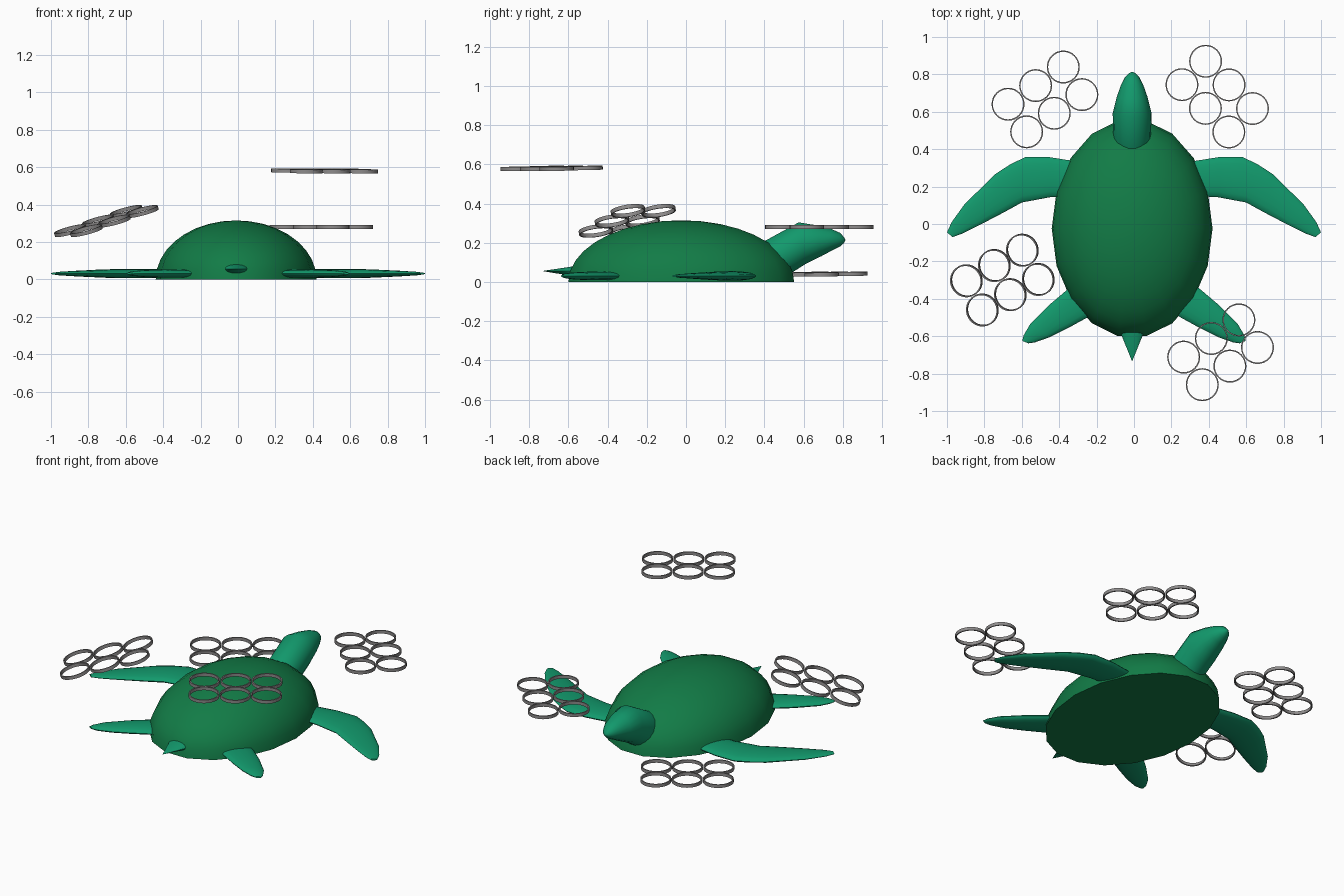
import bpy, bmesh, math
from mathutils import Vector, Matrix

cube = bpy.data.objects.get("Cube")
if cube:
    bpy.data.objects.remove(cube, do_unlink=True)


def material(name, rgb):
    m = bpy.data.materials.new(name)
    m.use_nodes = True
    m.diffuse_color = (*rgb, 1)
    m.node_tree.nodes["Principled BSDF"].inputs["Base Color"].default_value = (*rgb, 1)
    return m


SHELL = material("shell green", (0.006, 0.2, 0.062))
SKIN = material("skin green", (0.006, 0.32, 0.15))
GREY = material("ring grey", (0.27, 0.26, 0.26))


def finish(bm, name, mat):
    """Turn a bmesh into a smooth-shaded object with sharp edges kept."""
    bmesh.ops.remove_doubles(bm, verts=bm.verts, dist=0.0005)
    bmesh.ops.recalc_face_normals(bm, faces=bm.faces)
    mesh = bpy.data.meshes.new(name)
    bm.to_mesh(mesh)
    bm.free()
    mesh.materials.append(mat)
    ob = bpy.data.objects.new(name, mesh)
    bpy.context.collection.objects.link(ob)
    bpy.ops.object.select_all(action='DESELECT')
    ob.select_set(True)
    bpy.context.view_layer.objects.active = ob
    bpy.ops.object.shade_smooth_by_angle(angle=math.radians(40))
    return ob


def loft(name, mat, sections, sides=18):
    """Join elliptical sections, each given as centre, half axis u, half axis v."""
    bm = bmesh.new()
    loops = []
    for c, u, v in sections:
        angles = [math.tau * i / sides for i in range(sides)]
        loops.append([bm.verts.new(Vector(c) + Vector(u) * math.cos(a) + Vector(v) * math.sin(a))
                      for a in angles])
    for a, b in zip(loops, loops[1:]):
        for i in range(sides):
            j = (i + 1) % sides
            bm.faces.new((a[i], a[j], b[j], b[i]))
    bm.faces.new(loops[0])
    bm.faces.new(loops[-1])
    return finish(bm, name, mat)


MID = -0.01  # centre line of the body

# Domed shell with a flat belly
steps = [math.pi / 2 * i / 9 for i in range(10)]
loft("shell", SHELL, [((MID, -0.024, 0.315 * math.sin(a)),
                       (0.43 * math.cos(a), 0, 0),
                       (0, 0.585 * math.cos(a), 0)) for a in steps])

# Neck and head: top (y, z), bottom (y, z), half width
head = [((0.40, 0.21), (0.50, 0.02), 0.1),
        ((0.575, 0.306), (0.61, 0.09), 0.104),
        ((0.67, 0.29), (0.69, 0.13), 0.082),
        ((0.74, 0.272), (0.745, 0.16), 0.06),
        ((0.785, 0.252), (0.785, 0.18), 0.038),
        ((0.806, 0.23), (0.806, 0.198), 0.018),
        ((0.814, 0.215), (0.814, 0.213), 0.001)]
sections = []
for top, low, w in head:
    t, b = Vector((MID, *top)), Vector((MID, *low))
    sections.append(((t + b) / 2, (w, 0, 0), (t - b) / 2))
loft("head", SKIN, sections)

# Pointed flat tail
loft("tail", SKIN, [((MID, -0.57, 0.055), (0.067, 0, 0), (0, 0, 0.026)),
                    ((MID, -0.735, 0.056), (0.0001, 0, 0), (0, 0, 0.0001))])


def flipper(name, rows, side):
    """Rows hold leading edge x, y, trailing edge x, y and half thickness."""
    out = []
    for x1, y1, x2, y2, h in rows:
        a, b = Vector((side * x1, y1, 0.031)), Vector((side * x2, y2, 0.031))
        out.append(((a + b) / 2, (a - b) / 2, (0, 0, h)))
    loft(name, SKIN, out, 16)


front = [(0.28, 0.33, 0.32, 0.15, 0.022), (0.45, 0.357, 0.45, 0.143, 0.024),
         (0.58, 0.358, 0.6, 0.115, 0.024), (0.66, 0.32, 0.645, 0.09, 0.024),
         (0.74, 0.268, 0.7, 0.06, 0.022), (0.905, 0.107, 0.83, -0.008, 0.015),
         (0.975, 0.01, 0.92, -0.052, 0.01), (1.0, -0.045, 0.97, -0.07, 0.005)]
rear = [(0.25, -0.28, 0.17, -0.44, 0.02), (0.353, -0.348, 0.25, -0.5, 0.022),
        (0.45, -0.43, 0.35, -0.555, 0.022), (0.555, -0.535, 0.45, -0.605, 0.018),
        (0.59, -0.595, 0.53, -0.633, 0.012), (0.597, -0.625, 0.565, -0.638, 0.005)]
for label, side in (("left", 1), ("right", -1)):
    flipper("front_flipper_" + label, front, side)
    flipper("rear_flipper_" + label, rear, side)


def ring_pack(name, centre, long_dir, short_dir):
    """Six touching hoops in a two by three sheet."""
    x = Vector(long_dir).normalized()
    z = x.cross(Vector(short_dir)).normalized()
    y = z.cross(x)
    frame = Matrix((x, y, z)).transposed()
    bm = bmesh.new()
    pitch, outer, inner, half, n = 0.178, 0.088, 0.081, 0.01, 32
    profile = ((outer, -half), (outer, half), (inner, half), (inner, -half))
    for i in (-1, 0, 1):
        for j in (-0.5, 0.5):
            loops = []
            for k in range(n):
                a = math.tau * k / n
                loops.append([bm.verts.new(Vector(centre) + frame @ Vector(
                    (i * pitch + r * math.cos(a), j * pitch + r * math.sin(a), h)))
                    for r, h in profile])
            for k in range(n):
                p, q = loops[k], loops[(k + 1) % n]
                for s in range(4):
                    t = (s + 1) % 4
                    bm.faces.new((p[s], p[t], q[t], q[s]))
    finish(bm, name, GREY)


# Floating sheets of rings around the body
ring_pack("rings_low", (-0.476, 0.666, 0.04), (-0.147, -0.099, 0), (0.1, -0.147, -0.003))
ring_pack("rings_middle", (0.445, 0.681, 0.28), (0.125, -0.126, 0), (-0.125, -0.126, 0))
ring_pack("rings_high", (0.463, -0.686, 0.58), (-0.147, -0.099, 0), (0.1, -0.147, -0.004))
ring_pack("rings_tilted", (-0.704, -0.3, 0.312), (-0.152, -0.083, -0.052), (0.086, -0.156, 0))
